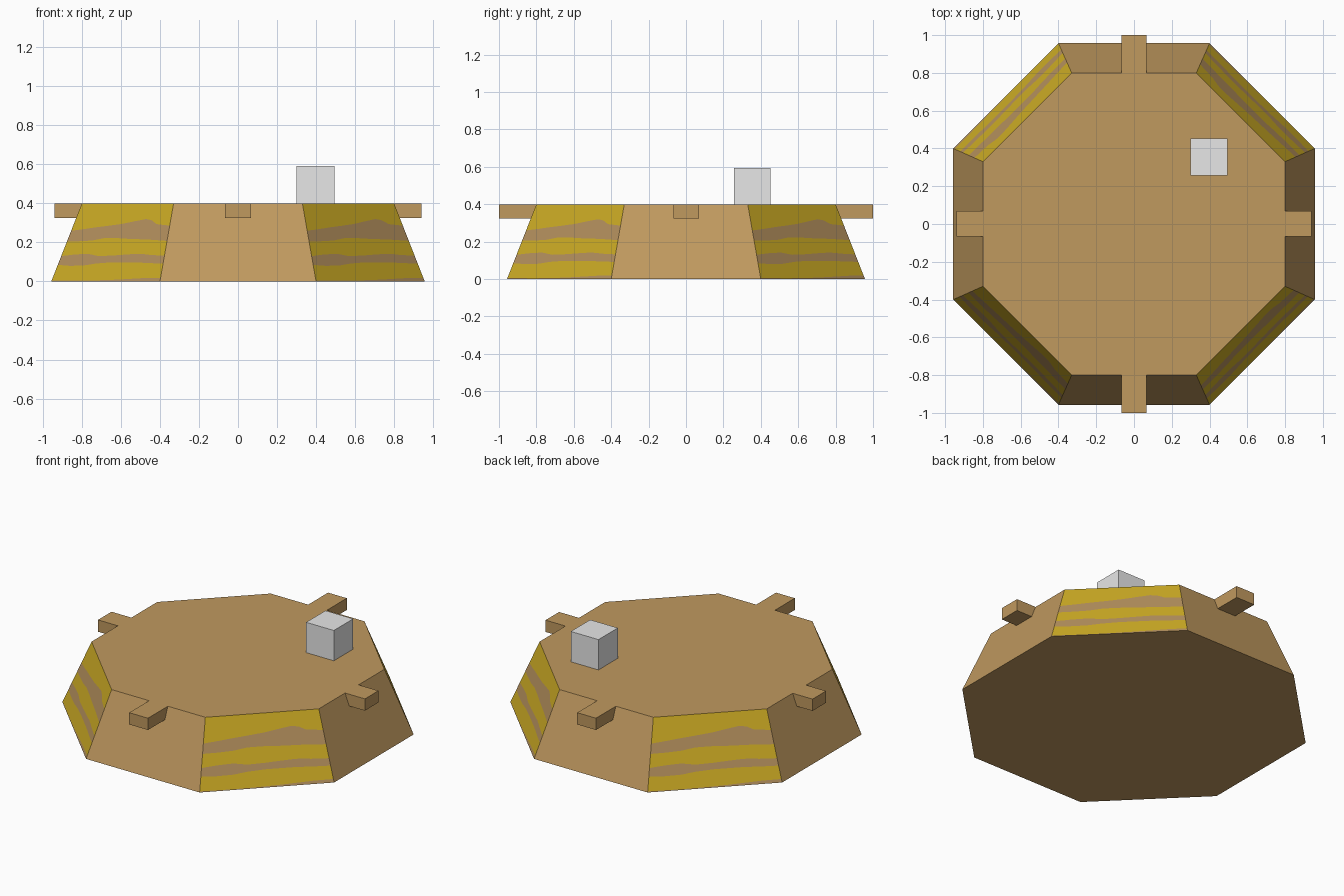
import bpy, bmesh, math
from mathutils import Vector

if "Cube" in bpy.data.objects:
    bpy.data.objects.remove(bpy.data.objects["Cube"])


def material(name, rgb):
    m = bpy.data.materials.new(name)
    m.diffuse_color = (*rgb, 1)
    m.use_nodes = True
    m.node_tree.nodes["Principled BSDF"].inputs["Base Color"].default_value = m.diffuse_color
    return m


WOOD = material("light wood", (0.527, 0.319, 0.114))
GRAIN = material("grain brown", (0.450, 0.275, 0.107))
YELLOW = material("yellow", (0.597, 0.402, 0.0176))
GREY = material("light grey", (0.8, 0.8, 0.8))

H = 0.40  # height of the platform


def finish(name, bm, mats):
    me = bpy.data.meshes.new(name)
    bm.normal_update()
    bm.to_mesh(me)
    bm.free()
    for m in mats:
        me.materials.append(m)
    ob = bpy.data.objects.new(name, me)
    bpy.context.collection.objects.link(ob)
    return ob


def ring(a, b, z):
    # octagon, counter-clockwise, starting at the left end of the front side
    pts = [(-a, -b), (a, -b), (b, -a), (b, a), (a, b), (-a, b), (-b, a), (-b, -a)]
    return [Vector((x, y, z)) for x, y in pts]


def box(name, x0, x1, y0, y1, z0, z1, mat):
    bm = bmesh.new()
    bmesh.ops.create_cube(bm, size=1)
    for v in bm.verts:
        v.co = Vector(((x0 + x1) / 2 + v.co.x * (x1 - x0),
                       (y0 + y1) / 2 + v.co.y * (y1 - y0),
                       (z0 + z1) / 2 + v.co.z * (z1 - z0)))
    return finish(name, bm, [mat])


low = ring(0.40, 0.957, 0)
top = ring(0.33, 0.80, H)

# platform: floor, top and the four plain sides
bm = bmesh.new()
lv = [bm.verts.new(p) for p in low]
tv = [bm.verts.new(p) for p in top]
bm.faces.new(list(reversed(lv)))
bm.faces.new(tv)
for i in range(0, 8, 2):
    j = i + 1
    bm.faces.new((lv[i], lv[j], tv[j], tv[i]))
finish("platform", bm, [WOOD])

# wavy grain on the diagonal sides: t, then the heights of the band edges
WAVES = [
    (0.00, 0.006, 0.085, 0.130, 0.205, 0.260),
    (0.12, 0.005, 0.080, 0.138, 0.206, 0.268),
    (0.25, 0.004, 0.082, 0.142, 0.210, 0.278),
    (0.36, 0.005, 0.092, 0.130, 0.222, 0.285),
    (0.50, 0.007, 0.098, 0.133, 0.222, 0.295),
    (0.62, 0.010, 0.098, 0.138, 0.218, 0.308),
    (0.74, 0.014, 0.098, 0.142, 0.216, 0.320),
    (0.80, 0.016, 0.096, 0.140, 0.215, 0.314),
    (0.86, 0.018, 0.094, 0.136, 0.213, 0.294),
    (1.00, 0.019, 0.092, 0.132, 0.208, 0.286),
]
for n, i in enumerate(range(1, 8, 2)):
    j = (i + 1) % 8
    bm = bmesh.new()
    cols = []
    for t, *zs in WAVES:
        a, b = low[i].lerp(low[j], t), top[i].lerp(top[j], t)
        cols.append([bm.verts.new(a.lerp(b, z / H)) for z in (0, *zs, H)])
    for c, d in zip(cols, cols[1:]):
        for r in range(6):
            f = bm.faces.new((c[r], d[r], d[r + 1], c[r + 1]))
            f.material_index = 1 if r % 2 == 0 else 0
    finish(f"grained_side_{n + 1}", bm, [YELLOW, GRAIN])

# pegs sticking out of the plain sides, flush with the top
W, ZB = 0.066, 0.325
for s, side in ((-1, "front"), (1, "back")):
    ys = sorted((s * 0.80, s * 1.0))
    box(side + "_peg", -W, W, *ys, ZB, H, WOOD)
for s, side in ((-1, "left"), (1, "right")):
    xs = sorted((s * 0.80, s * 0.94))
    box(side + "_peg", *xs, -W, W + 0.004, ZB, H, WOOD)

# small block resting on top
box("block", 0.30, 0.495, 0.257, 0.452, H, 0.593, GREY)
